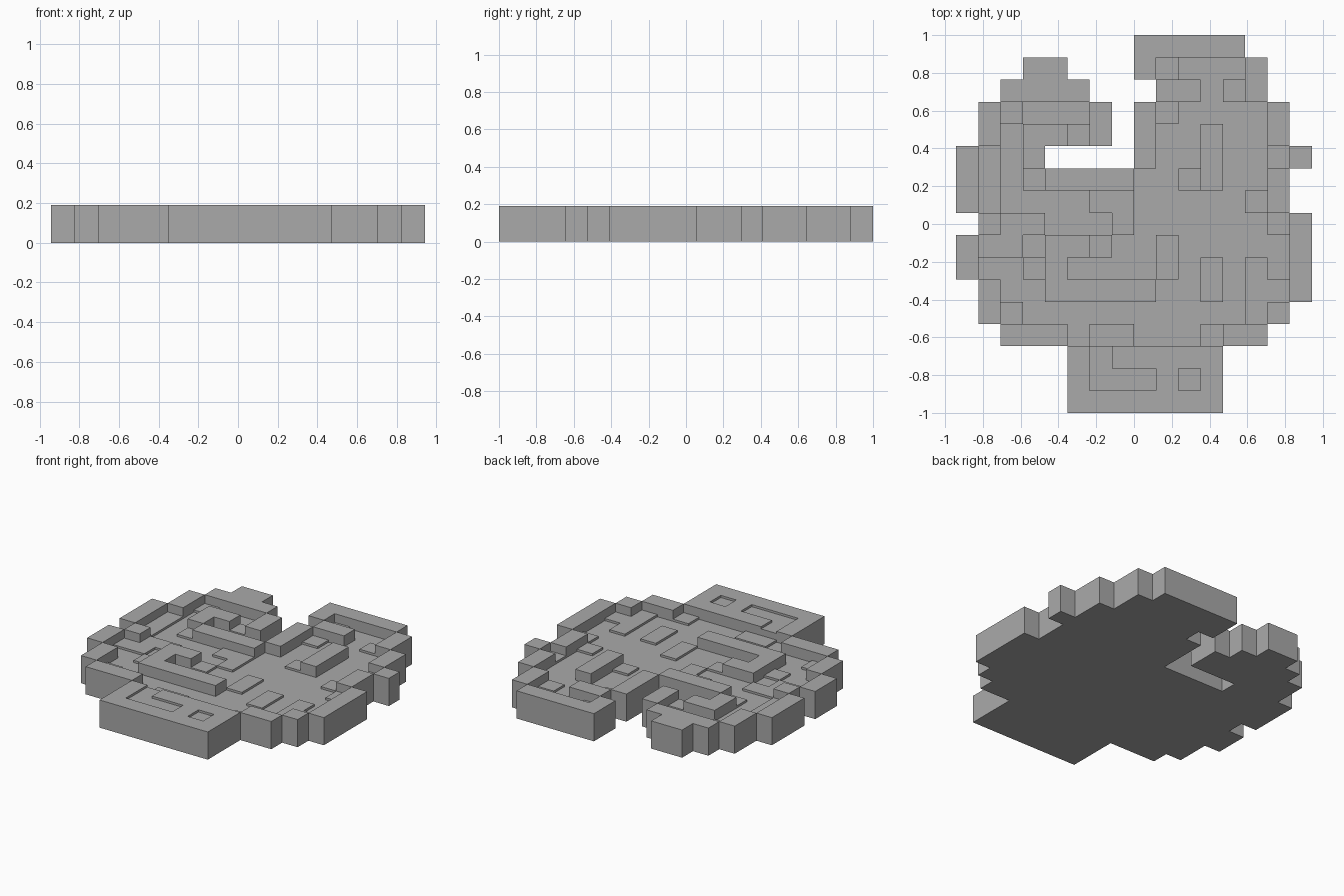
import bpy, bmesh

cube = bpy.data.objects.get("Cube")
if cube:
    bpy.data.objects.remove(cube)

# Relief plan, back row first: # rim and bars, o floor, + low plate, - shallow recess
PLAN = [
    "........#####...",
    "...##...#+ooo#..",
    "..####...##o+#..",
    ".#+ooo#.#+oooo#.",
    ".#o##+#.#oo#oo#.",
    "#+o#....#oo#oo+#",
    "#+o+####oo+#oo#.",
    "#+oooo++ooooo+#.",
    ".#++ooo+oooooo+#",
    "#++o##+oo+ooooo#",
    "#oo+#oooo+o+o+o#",
    ".#oo#####oo+o++#",
    ".#+oooooooooo+#.",
    "..###o++ooo+##..",
    ".....#-#####....",
    ".....#---#-#....",
    ".....#######....",
]
LEVEL = {".": 0.0, "o": 0.115, "+": 0.13, "-": 0.175, "#": 0.19}
ROWS, COLS = len(PLAN), len(PLAN[0])
CELL = 2 / ROWS


def height(r, c):
    inside = 0 <= r < ROWS and 0 <= c < COLS
    return LEVEL[PLAN[r][c]] if inside else 0.0


def corner(r, c, z):
    return ((c - COLS / 2) * CELL, (ROWS / 2 - r) * CELL, z)


bm = bmesh.new()


def quad(points):
    bm.faces.new([bm.verts.new(p) for p in points])


# Tops, undersides and the step walls of every cell
for r in range(ROWS):
    for c in range(COLS):
        top = height(r, c)
        if top == 0:
            continue
        loop = [(r + 1, c), (r + 1, c + 1), (r, c + 1), (r, c)]
        quad([corner(*p, top) for p in loop])
        quad([corner(*p, 0) for p in reversed(loop)])
        neighbours = [(r + 1, c), (r, c + 1), (r - 1, c), (r, c - 1)]
        for i, n in enumerate(neighbours):
            low = height(*n)
            if low < top:
                a, b = loop[i], loop[(i + 1) % 4]
                quad([corner(*a, low), corner(*b, low), corner(*b, top), corner(*a, top)])

# Merge coplanar cells into clean flat faces
bmesh.ops.remove_doubles(bm, verts=bm.verts, dist=0.0005)
bmesh.ops.dissolve_limit(bm, angle_limit=0.01, verts=bm.verts, edges=bm.edges)

mesh = bpy.data.meshes.new("relief_plaque")
bm.to_mesh(mesh)
bm.free()
plaque = bpy.data.objects.new("relief_plaque", mesh)
bpy.context.collection.objects.link(plaque)

# Plain grey
grey = bpy.data.materials.new("plain_grey")
grey.use_nodes = True
colour = (0.4, 0.4, 0.4, 1)
grey.diffuse_color = colour
grey.node_tree.nodes["Principled BSDF"].inputs["Base Color"].default_value = colour
mesh.materials.append(grey)
